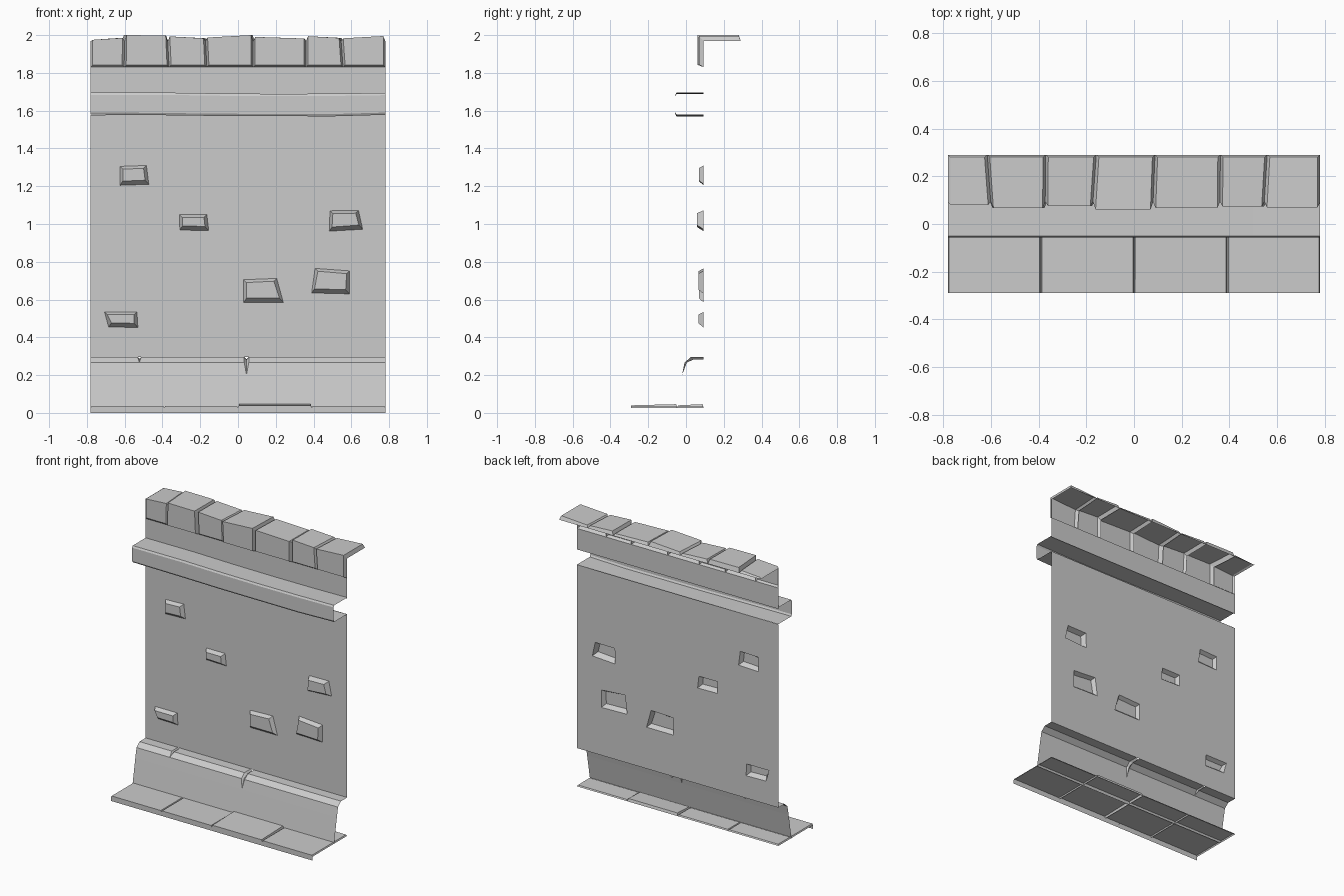
import bpy, bmesh
from mathutils import Vector

if "Cube" in bpy.data.objects:
    bpy.data.objects.remove(bpy.data.objects["Cube"])

W, Y = 0.78, 0.093          # half width, wall plane


def finish(name, bm, facing):
    """Weld, orient (one reference direction) and link a sheet mesh."""
    bmesh.ops.remove_doubles(bm, verts=bm.verts, dist=0.0005)
    bmesh.ops.recalc_face_normals(bm, faces=bm.faces)
    if sum((f.normal * f.calc_area() for f in bm.faces), Vector()).dot(Vector(facing)) < 0:
        bmesh.ops.reverse_faces(bm, faces=bm.faces)
    me = bpy.data.meshes.new(name)
    bm.to_mesh(me)
    bm.free()
    ob = bpy.data.objects.new(name, me)
    bpy.context.collection.objects.link(ob)
    return ob


def grid(name, rows, facing):
    """Sheet lofted through rows of points."""
    bm = bmesh.new()
    vs = [[bm.verts.new(p) for p in r] for r in rows]
    for a, b in zip(vs, vs[1:]):
        for i in range(len(a) - 1):
            bm.faces.new((a[i], a[i + 1], b[i + 1], b[i]))
    return finish(name, bm, facing)


def cap(bm, base, outer):
    """Sloping sides from an open base loop to a raised face."""
    b = [bm.verts.new(p) for p in base]
    o = [bm.verts.new(p) for p in outer]
    n = len(b)
    for i in range(n):
        j = (i + 1) % n
        bm.faces.new((b[i], b[j], o[j], o[i]))
    return b, o


# wall sheet with raised bricks, hollow behind: corners (x, z) and front y
bricks = [
    ([(-.625, 1.305), (-.485, 1.31), (-.472, 1.21), (-.625, 1.205)], .068),
    ([(-.31, 1.05), (-.165, 1.05), (-.155, .965), (-.308, .968)], .065),
    ([(.487, 1.07), (.638, 1.072), (.66, .972), (.483, .962)], .058),
    ([(.03, .705), (.205, .712), (.24, .585), (.03, .585)], .068),
    ([(.408, .765), (.59, .752), (.59, .63), (.39, .635)], .066),
    ([(-.707, .535), (-.535, .535), (-.53, .452), (-.685, .455)], .066),
]
bm = bmesh.new()
edges = []


def loop_edges(vs):
    for i in range(len(vs)):
        a, b = vs[i], vs[(i + 1) % len(vs)]
        edges.append(bm.edges.get((a, b)) or bm.edges.new((a, b)))


loop_edges([bm.verts.new((x, Y, z)) for x, z in
            [(-W, .295), (W, .295), (W, 1.578), (-W, 1.578)]])
for q, yf in bricks:
    ins = [(.015, -.015), (-.015, -.015), (-.02, .022), (.015, .022)]
    b, o = cap(bm, [(x, Y, z) for x, z in q],
               [(x + dx, yf, z + dz) for (x, z), (dx, dz) in zip(q, ins)])
    bm.faces.new(o)
    loop_edges(b)
bmesh.ops.triangle_fill(bm, edges=edges, use_beauty=True, normal=(0, -1, 0))
finish("wall_with_bricks", bm, (0, -1, 0))

# upper wall band
grid("upper_wall", [[(-W, Y, z), (W, Y, z)] for z in (1.685, 1.832)], (0, -1, 0))

# slightly wavy projecting ledge
wave = [(-W, .004, .003), (-.4, .001, .004), (-.1, -.003, -.001),
        (.2, -.004, -.003), (.5, -.005, -.002), (W, .003, .002)]
prof = [(Y, 1.575), (-.05, 1.575), (-.057, 1.587), (-.057, 1.68), (-.05, 1.692), (Y, 1.692)]
grid("ledge", [[(x, y, z + (lo if z < 1.6 else hi)) for x, lo, hi in wave]
               for y, z in prof], (0, -1, 0))

# sloping plinth with two tapering cracks
plinth = [(Y, .295, .012, .008), (.025, .295, .013, .009), (-.008, .266, .012, .0),
          (-.021, .2, 0, 0), (-.052, .025, 0, 0)]
rows = []
for y, z, big, small in plinth:
    row = [(-W, y, z)]
    for x, w in ((-.522, small), (.045, big)):
        inner = (x, y + (w if z < .29 or y < .05 else 0), z - (w if z > .27 else 0))
        row += [(x - w, y, z), inner, (x + w, y, z)]
    rows.append(row + [(W, y, z)])
grid("plinth", rows, (0, -1, .2))

# floor tiles in two rows, one tile sitting higher, plus front lip
bm = bmesh.new()
for r, (y0, y1) in enumerate([(-.29, -.047), (-.047, Y)]):
    for c in range(4):
        x0, x1 = -W + .39 * c, -W + .39 * (c + 1)
        zf, zb = (.040, .046) if c == 2 else (.036, .036)
        base = [(x0, y0, .027), (x1, y0, .027), (x1, y1, .027), (x0, y1, .027)]
        i = .005
        f = 0 if r == 0 else i
        b, o = cap(bm, base, [(x0 + i, y0 + f, zf), (x1 - i, y0 + f, zf),
                              (x1 - i, y1 - i, zb), (x0 + i, y1 - i, zb)])
        bm.faces.new(o)
finish("floor_tiles", bm, (0, 0, 1))
grid("floor_lip", [[(-W, -.29, z), (W, -.29, z)] for z in (0, .027)], (0, -1, 0))

# coping stones bent over the wall top: joint x at bottom, corner, back
joints = [(-W, -W, -W), (-.603, -.6, -.615), (-.365, -.372, -.37), (-.165, -.172, -.158),
          (.08, .08, .088), (.36, .36, .362), (.556, .546, .558), (W, W, W)]
stones = [(.08, 1.975, 1.985), (.066, 2.0, 1.998), (.076, 1.993, 1.983), (.06, 1.987, 2.0),
          (.066, 1.99, 1.982), (.074, 1.994, 1.985), (.07, 1.983, 1.995)]
bm = bmesh.new()
for l, r, (yf, zl, zr) in zip(joints, joints[1:], stones):
    g = .011
    base = [(l[0], Y, 1.83), (r[0], Y, 1.83), (r[1], Y, 1.968), (r[2], .29, 1.968),
            (l[2], .29, 1.968), (l[1], Y, 1.968)]
    outer = [(l[0] + g, yf, 1.843), (r[0] - g, yf, 1.843), (r[1] - g, yf, zr),
             (r[2] - g, .28, zr), (l[2] + g, .28, zl), (l[1] + g, yf, zl)]
    b, o = cap(bm, base, outer)
    bm.faces.new((o[0], o[1], o[2], o[5]))
    bm.faces.new((o[5], o[2], o[3], o[4]))
finish("coping_stones", bm, (0, -1, 1))
